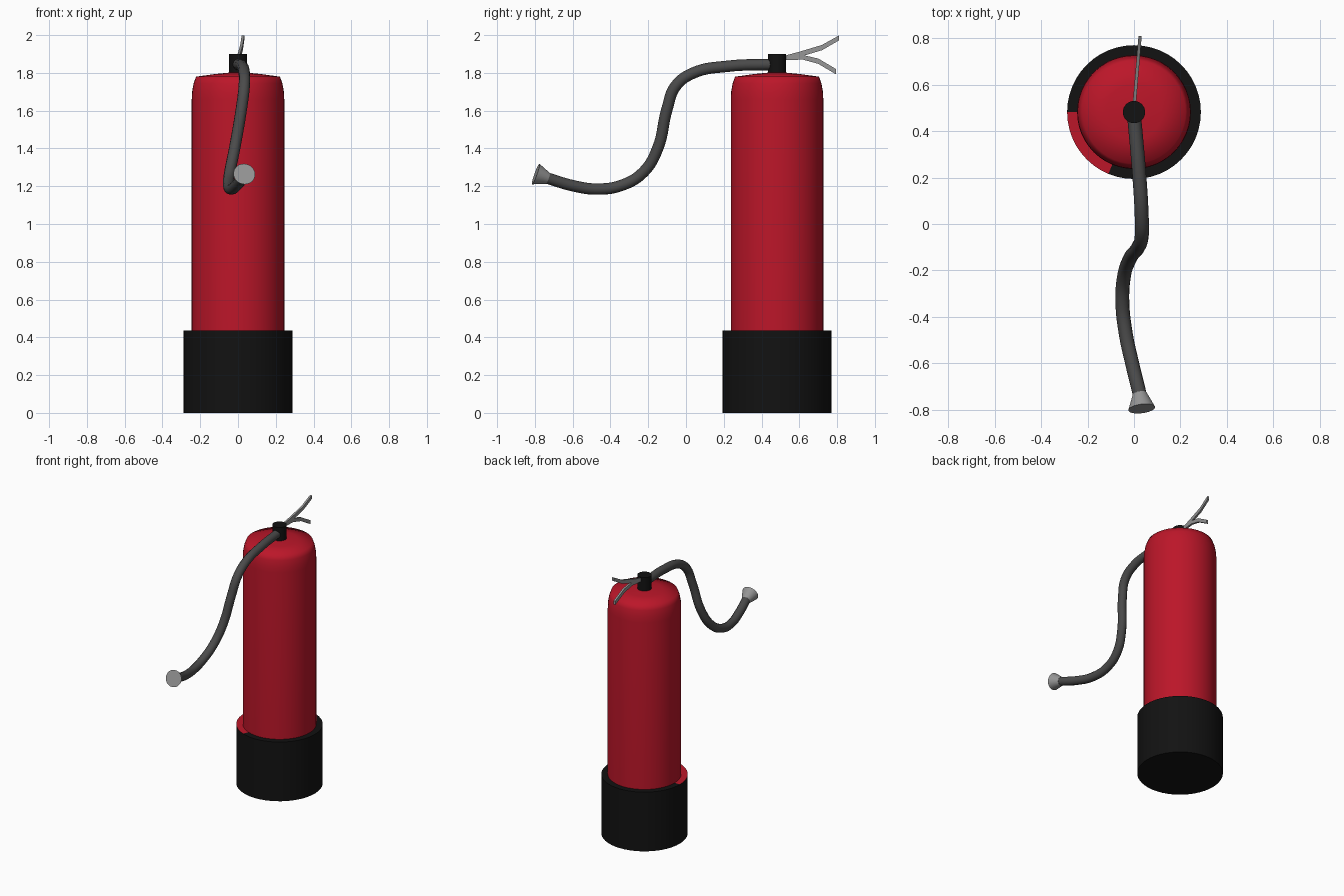
import bpy, bmesh, math
from mathutils import Vector

if "Cube" in bpy.data.objects:
    bpy.data.objects.remove(bpy.data.objects["Cube"])

AXIS_Y = 0.482   # tank centre line


def material(name, r, g, b):
    m = bpy.data.materials.new(name)
    m.diffuse_color = (r, g, b, 1)
    m.use_nodes = True
    m.node_tree.nodes["Principled BSDF"].inputs["Base Color"].default_value = m.diffuse_color
    return m


RED = material("red_paint", 0.5, 0.008, 0.022)
BLACK = material("black_plastic", 0.006, 0.006, 0.006)
RUBBER = material("dark_rubber", 0.07, 0.07, 0.07)
METAL = material("grey_metal", 0.3, 0.3, 0.3)


def finish(name, bm, mats, angle=None):
    bmesh.ops.recalc_face_normals(bm, faces=bm.faces[:])
    me = bpy.data.meshes.new(name)
    bm.to_mesh(me)
    bm.free()
    for m in mats:
        me.materials.append(m)
    ob = bpy.data.objects.new(name, me)
    bpy.context.collection.objects.link(ob)
    if angle:
        bpy.ops.object.select_all(action='DESELECT')
        ob.select_set(True)
        bpy.context.view_layer.objects.active = ob
        bpy.ops.object.shade_smooth_by_angle(angle=math.radians(angle))
    return ob


def lathe(name, profile, mats, loc, segments=48, angle=35, paint=None):
    """Revolve (radius, height) points around z."""
    bm = bmesh.new()
    vs = [bm.verts.new((r, 0, z)) for r, z in profile]
    es = [bm.edges.new(p) for p in zip(vs, vs[1:])]
    bmesh.ops.spin(bm, geom=vs + es, cent=(0, 0, 0), axis=(0, 0, 1),
                   angle=2 * math.pi, steps=segments)
    bmesh.ops.remove_doubles(bm, verts=bm.verts[:], dist=1e-4)
    if paint:
        for f in bm.faces:
            f.material_index = paint(f.calc_center_median())
    ob = finish(name, bm, mats, angle)
    ob.location = loc
    return ob


# Tank with rounded shoulder and shallow top
lathe("tank", [(0.245, 0.43), (0.245, 1.66), (0.243, 1.70), (0.235, 1.745),
               (0.222, 1.78), (0.12, 1.794), (0.0, 1.806)],
      [RED], (0, AXIS_Y, 0), angle=80)


# Base boot; a stretch of its top rim is painted red
def rim_paint(c):
    a = math.degrees(math.atan2(c.y, c.x)) % 360
    return int(c.z > 0.43 and 180 < a < 248)


lathe("base_boot", [(0, 0), (0.288, 0), (0.288, 0.435), (0.244, 0.435)],
      [BLACK, RED], (0, AXIS_Y, 0), paint=rim_paint)

# Valve block
lathe("valve", [(0, 1.79), (0.048, 1.79), (0.048, 1.90), (0, 1.90)],
      [BLACK], (0, AXIS_Y, 0), segments=32)

# Hose
path = [(0.0, 0.47, 1.845), (0.022, 0.22, 1.835), (0.033, 0.04, 1.80),
        (0.033, -0.055, 1.73), (0.018, -0.10, 1.61), (-0.018, -0.15, 1.40),
        (-0.043, -0.225, 1.275), (-0.05, -0.34, 1.205),
        (-0.035, -0.475, 1.185), (-0.008, -0.60, 1.203), (0.025, -0.735, 1.243)]
cu = bpy.data.curves.new("hose", 'CURVE')
cu.dimensions = '3D'
cu.bevel_depth = 0.03
cu.bevel_resolution = 4
cu.resolution_u = 8
cu.use_fill_caps = True
sp = cu.splines.new('BEZIER')
sp.bezier_points.add(len(path) - 1)
for bp, co in zip(sp.bezier_points, path):
    bp.co = co
    bp.handle_left_type = bp.handle_right_type = 'AUTO'
cu.materials.append(RUBBER)
hose = bpy.data.objects.new("hose", cu)
bpy.context.collection.objects.link(hose)
bpy.ops.object.select_all(action='DESELECT')
hose.select_set(True)
bpy.context.view_layer.objects.active = hose
bpy.ops.object.convert(target='MESH')
bpy.ops.object.shade_smooth_by_angle(angle=math.radians(40))

# Nozzle at the hose end
nozzle = lathe("nozzle", [(0, 0), (0.03, 0), (0.058, 0.07), (0, 0.07)],
               [METAL], (0.025, -0.73, 1.241), segments=32)
nozzle.rotation_euler = Vector((0.12, -0.94, 0.34)).to_track_quat('Z', 'Y').to_euler()


# Levers: thin blades swept through (y, z, half height) stations
def lever(name, stations):
    bm = bmesh.new()
    rings = []
    for y, z, h in stations:
        x = (y - 0.5) * 0.085
        rings.append([bm.verts.new((x + sx * 0.007, y, z + sz * h))
                      for sx, sz in ((-1, -1), (1, -1), (1, 1), (-1, 1))])
    for a, b in zip(rings, rings[1:]):
        for i in range(4):
            j = (i + 1) % 4
            bm.faces.new((a[i], a[j], b[j], b[i]))
    bm.faces.new(rings[0])
    bm.faces.new(rings[-1])
    finish(name, bm, [METAL], 30)


lever("upper_lever", [(0.50, 1.875, 0.010), (0.60, 1.898, 0.014),
                      (0.72, 1.934, 0.014), (0.81, 1.985, 0.013)])
lever("lower_lever", [(0.50, 1.878, 0.010), (0.62, 1.882, 0.012),
                      (0.70, 1.862, 0.014), (0.795, 1.806, 0.014)])
